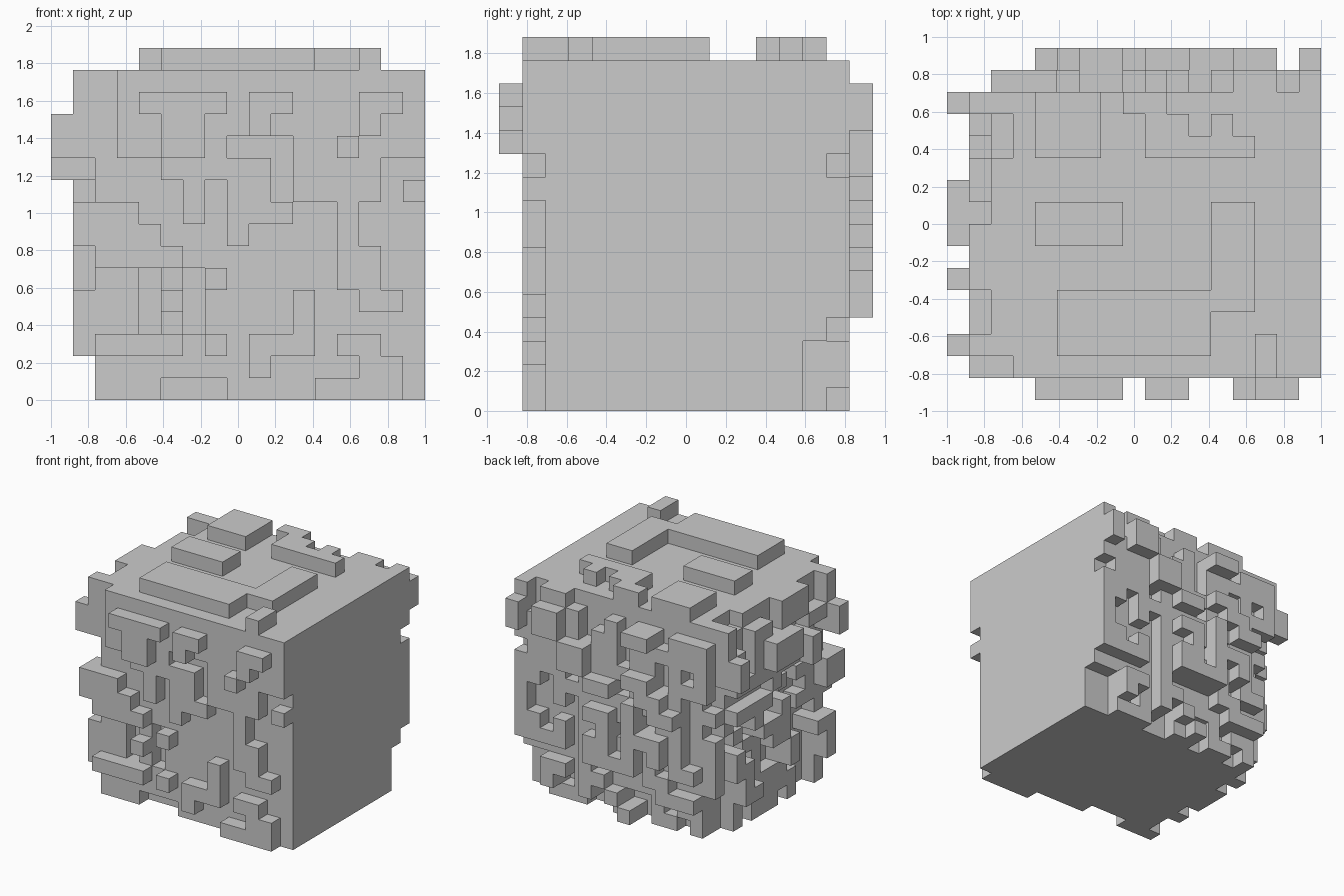
import bpy, bmesh, random

if "Cube" in bpy.data.objects:
    bpy.data.objects.remove(bpy.data.objects["Cube"])

random.seed(7)
U = 2 / 17                      # one block; grid is 17 x 16 x 16 blocks
ORIGIN = (-1.0, -8 * U, 0.0)


def box(x0, x1, y0, y1, z0, z1):
    return {(x, y, z) for x in range(x0, x1) for y in range(y0, y1) for z in range(z0, z1)}


def build(name, cells):
    """Skin a set of blocks with outside faces only."""
    bm = bmesh.new()
    verts = {}

    def vert(p):
        if p not in verts:
            verts[p] = bm.verts.new([o + c * U for o, c in zip(ORIGIN, p)])
        return verts[p]

    for c in cells:
        for a in range(3):
            for s in (0, 1):
                n = list(c)
                n[a] += 2 * s - 1
                if tuple(n) in cells:
                    continue
                loop = []
                for d, e in ((0, 0), (1, 0), (1, 1), (0, 1)):
                    p = list(c)
                    p[a] += s
                    p[(a + 1) % 3] += d
                    p[(a + 2) % 3] += e
                    loop.append(vert(tuple(p)))
                bm.faces.new(loop if s else loop[::-1])
    me = bpy.data.meshes.new(name)
    bm.to_mesh(me)
    bm.free()
    ob = bpy.data.objects.new(name, me)
    bpy.context.collection.objects.link(ob)


def patches(count, u0, u1, v0, v1):
    """Random small bars and elbows on a face, as (u, v) blocks."""
    out = set()
    for _ in range(count):
        u, v = random.randrange(u0, u1), random.randrange(v0, v1)
        for i in range(random.randint(1, 2)):
            out.add((u + i, v))
        for i in range(random.randint(1, 3)):
            out.add((u, v - i))
    return {(u, v) for u, v in out if u0 <= u < u1 and v0 <= v < v1}


# Solid core, flat on the right and underneath, set back at the lower front left
rock = box(3, 17, 3, 14, 0, 15) | box(2, 3, 2, 13, 10, 14) | box(2, 3, 2, 11, 14, 15)
rock |= box(8, 17, 2, 3, 0, 15) | box(3, 8, 2, 3, 10, 15)

# Front: inner layer over the set-back area
for x0, z0, x1, z1 in [(2, 0, 5, 3), (5, 1, 8, 3), (3, 3, 4, 6), (5, 3, 6, 6),
                       (7, 3, 8, 6), (4, 6, 8, 10), (2, 5, 4, 10)]:
    rock |= box(x0, x1, 2, 3, z0, z1)

# Front: main crust layer, columns and rows as (x0, z0, x1, z1)
front = [(3, 11, 17, 15), (5, 10, 8, 11), (8, 9, 10, 11), (8, 7, 9, 9), (9, 8, 11, 9),
         (11, 9, 15, 11), (13, 5, 14, 9), (14, 5, 15, 7), (14, 4, 16, 5), (16, 9, 17, 10),
         (6, 8, 7, 10), (1, 7, 4, 9), (2, 6, 5, 8), (5, 6, 6, 7), (2, 2, 4, 3),
         (5, 4, 6, 5), (7, 5, 8, 6), (7, 2, 8, 3), (4, 2, 6, 3), (9, 1, 10, 3),
         (10, 2, 12, 3), (11, 3, 12, 5), (12, 0, 16, 1), (14, 1, 16, 2), (13, 2, 15, 3)]
for x0, z0, x1, z1 in front:
    rock |= box(x0, x1, 1, 2 if x0 >= 8 else 3, z0, z1)
rock -= box(8, 11, 1, 2, 11, 12) | box(10, 11, 1, 2, 9, 12)

# Front: outer knobs near the top
for x0, z0, x1, z1 in [(4, 13, 5, 14), (5, 11, 6, 14), (6, 11, 7, 14), (6, 13, 8, 14),
                       (9, 12, 10, 14), (9, 13, 11, 14), (14, 12, 15, 14),
                       (14, 13, 16, 14), (13, 11, 14, 12)]:
    rock |= box(x0, x1, 0, 1, z0, z1)

# Left: ragged crust in layers
inner = patches(30, 2, 14, 0, 10)
outer = patches(12, 2, 14, 2, 10) | patches(22, 2, 14, 10, 15)
rock |= {(2, y, z) for y, z in inner | outer}
rock |= {(1, y, z) for y, z in outer}
for y0, y1, z0, z1 in [(13, 14, 11, 13), (7, 10, 11, 13), (5, 6, 10, 12), (2, 3, 11, 13)]:
    rock |= box(0, 2, y0, y1, z0, z1)

# Back: undercut at the base, then ragged crust in layers
rock -= box(3, 17, 13, 14, 0, 2) | box(15, 17, 13, 14, 0, 3)
low = patches(20, 3, 15, 0, 4)
rock |= {(x, 13, z) for x, z in low}
rock |= {(x, 14, z) for x, z in patches(14, 3, 15, 0, 4) if (x, 13, z) in rock}
rock |= {(x, 14, z) for x, z in patches(32, 3, 16, 4, 10) | patches(38, 2, 17, 10, 14)}
for x, z in patches(15, 4, 13, 4, 14):
    rock |= {(x, 14, z), (x, 15, z)}

# Back right edge steps
rock -= box(16, 17, 14, 16, 0, 15)
rock |= box(16, 17, 14, 15, 4, 10) | box(16, 17, 14, 15, 11, 15)
rock |= box(16, 17, 15, 16, 12, 14) | box(13, 15, 14, 16, 12, 14) | box(13, 15, 14, 15, 13, 15)
build("rock_block", rock)

# Raised slabs on the top
slabs = [(5, 12, 2, 5), (12, 14, 4, 9), (4, 8, 7, 9), (4, 7, 11, 14), (9, 14, 11, 12),
         (9, 11, 12, 13), (12, 13, 12, 13), (8, 10, 13, 14), (14, 15, 1, 3)]
build("top_slabs", set().union(*(box(*s, 15, 16) for s in slabs)))
